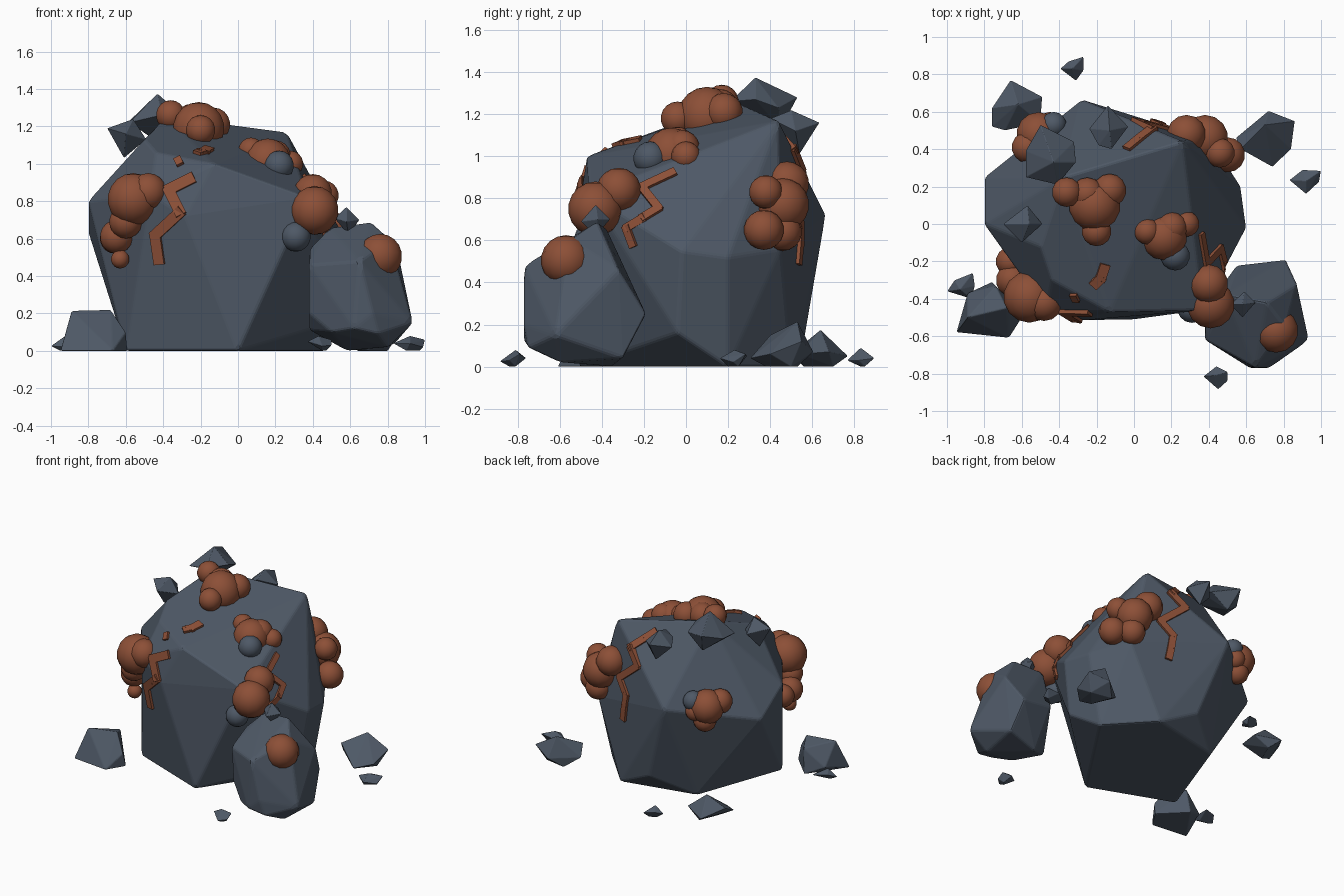
import bpy, bmesh, math
from mathutils import Vector, Matrix
from mathutils.bvhtree import BVHTree


def material(name, rgb):
    m = bpy.data.materials.new(name)
    m.diffuse_color = (*rgb, 1)
    return m


STONE = material("slate_stone", (0.076, 0.098, 0.132))
ORE = material("rust_ore", (0.265, 0.079, 0.038))


def finish(name, bm, mat):
    bmesh.ops.recalc_face_normals(bm, faces=bm.faces)
    me = bpy.data.meshes.new(name)
    bm.to_mesh(me)
    bm.free()
    me.materials.append(mat)
    ob = bpy.data.objects.new(name, me)
    bpy.context.collection.objects.link(ob)
    return ob


def hull(name, pts, bevel=.003):
    """Faceted stone: convex hull of a few corners with chipped edges."""
    bm = bmesh.new()
    for p in pts:
        bm.verts.new(p)
    r = bmesh.ops.convex_hull(bm, input=bm.verts[:])
    junk = [g for g in r["geom_interior"] if isinstance(g, bmesh.types.BMVert)]
    bmesh.ops.delete(bm, geom=junk, context="VERTS")
    bmesh.ops.dissolve_limit(bm, angle_limit=math.radians(4), verts=bm.verts[:], edges=bm.edges[:])
    tree = BVHTree.FromBMesh(bm)
    ob = finish(name, bm, STONE)
    b = ob.modifiers.new("chipped_edges", "BEVEL")
    b.width, b.segments, b.limit_method = bevel, 2, "ANGLE"
    b.angle_limit = math.radians(8)
    return tree


# Main boulder
surface = hull("boulder", [
    (0, -.51, 0), (-.6, -.28, 0), (-.36, .38, 0), (.19, .5, 0), (.47, .2, 0), (.54, -.04, .16),
    (-.13, -.47, 1.0), (.37, -.46, .82), (-.28, -.515, .72), (-.47, -.46, .84),
    (.6, -.02, .55), (.57, .2, .52), (.41, .45, .56), (.26, .44, 1.17), (-.09, .565, .14),
    (-.28, .665, .72), (-.38, .25, 1.255), (-.44, -.3, 1.06), (-.5, -.12, 1.13),
    (-.8, .25, .63), (-.8, 0, .8)], .012)

# Side boulder leaning on the right
hull("side_boulder", [
    (.38, -.6, .2), (.38, -.62, .46), (.385, -.45, .55), (.49, -.38, .66), (.71, -.42, .69),
    (.65, -.77, .48), (.72, -.77, .2), (.62, -.77, .12), (.75, -.75, .09), (.935, -.62, .15),
    (.87, -.32, .46), (.81, -.55, .6), (.81, -.19, .25), (.55, -.22, .3), (.84, -.3, .04),
    (.58, -.35, 0), (.38, -.5, .11), (.8, -.6, .02), (.5, -.68, .1)], .012)

# Crystal shards on the boulders
hull("shard_large", [
    (-.58, .39, 1.23), (-.5, .53, 1.28), (-.32, .44, 1.23), (-.31, .33, 1.27),
    (-.41, .21, 1.26), (-.58, .25, 1.22), (-.43, .33, 1.375), (-.45, .45, 1.13)])
hull("shard_left", [
    (-.7, 0, 1.19), (-.57, .1, 1.15), (-.49, 0, 1.13), (-.6, -.1, 1.16),
    (-.56, 0, 1.24), (-.61, 0, 1.03)])
hull("shard_back", [
    (-.24, .51, 1.12), (-.14, .635, 1.16), (-.03, .52, 1.12), (-.12, .4, 1.18),
    (-.19, .42, 1.15), (-.13, .5, 1.22), (-.13, .54, 1.01)])
hull("shard_side", [
    (.515, -.43, .71), (.59, -.36, .7), (.65, -.42, .7), (.58, -.5, .69),
    (.58, -.43, .77), (.59, -.43, .62)])

# Loose rubble on the ground
hull("rubble_right_back", [
    (.545, .46, .07), (.72, .605, .07), (.86, .55, .12), (.84, .4, .06), (.74, .305, .04),
    (.57, .4, .15), (.7, .53, .215), (.7, .38, 0), (.8, .5, 0), (.64, .53, 0)])
hull("rubble_left_back", [
    (-.76, .52, .05), (-.76, .62, .1), (-.66, .77, .05), (-.49, .68, .07),
    (-.5, .54, .06), (-.69, .5, .06), (-.62, .64, .175), (-.66, .56, 0), (-.6, .7, 0)])
hull("rubble_left_front", [
    (-.95, -.58, 0), (-.67, -.61, 0), (-.59, -.48, 0), (-.76, -.31, 0), (-.89, -.37, .06),
    (-.89, -.5, .215), (-.68, -.45, .22), (-.74, -.33, .18), (-.6, -.5, .1)], .006)
hull("pebble_left", [
    (-1, -.36, .025), (-.96, -.3, .05), (-.86, -.26, .04), (-.85, -.33, .03),
    (-.87, -.4, .02), (-.93, -.35, .075), (-.95, -.35, 0), (-.88, -.36, 0)])
hull("pebble_right", [
    (.83, .235, .04), (.9, .29, .05), (1.0, .285, .06), (.99, .225, .02),
    (.92, .16, .04), (.92, .23, .08), (.9, .2, 0), (.97, .25, 0)])
hull("pebble_back", [
    (-.395, .83, .04), (-.35, .87, .055), (-.27, .895, .04), (-.27, .82, .03),
    (-.31, .765, .03), (-.33, .83, .09), (-.34, .83, 0), (-.29, .85, 0)])
hull("pebble_front", [
    (.37, -.815, .05), (.44, -.76, .04), (.5, -.79, .06), (.5, -.84, .03),
    (.45, -.885, .025), (.43, -.81, .08), (.45, -.84, 0), (.47, -.81, 0)])


def lumps(name, balls, mat):
    """Cluster of overlapping smooth balls (x, y, z, radius)."""
    bm = bmesh.new()
    for x, y, z, r in balls:
        bmesh.ops.create_uvsphere(bm, u_segments=14, v_segments=9, radius=r,
                                  matrix=Matrix.Translation((x, y, z)))
    for f in bm.faces:
        f.smooth = True
    return finish(name, bm, mat)


# Rounded ore clusters
lumps("ore_top", [(-.21, .1, 1.19, .14), (-.36, .17, 1.26, .08),
                  (-.13, .18, 1.21, .09), (-.2, -.04, 1.18, .08), (-.25, .16, 1.23, .09)], ORE)
lumps("ore_upper_right", [(.16, -.07, 1.01, .125), (.28, 0, 1.0, .07), (.07, -.04, 1.07, .07),
                          (.2, -.02, 1.04, .085)], ORE)
lumps("ore_front_right", [(.4, -.32, .84, .105), (.41, -.43, .75, .13)], ORE)
lumps("ore_front_left", [(-.56, -.39, .81, .14), (-.48, -.42, .85, .1), (-.65, -.3, .61, .09),
                         (-.66, -.2, .6, .08), (-.63, -.32, .49, .05), (-.6, -.37, .69, .09)], ORE)
lumps("ore_back_right", [(.28, .48, .87, .105), (.38, .46, .77, .125), (.5, .37, .65, .095),
                         (.4, .46, .64, .09), (.46, .38, .83, .08)], ORE)
lumps("ore_back_left", [(-.51, .48, .74, .12), (-.57, .41, .77, .085),
                        (-.5, .49, .64, .08), (-.45, .53, .71, .07)], ORE)
lumps("ore_side_boulder", [(.76, -.57, .505, .12)], ORE)

# Round stones beside the clusters
lumps("round_stones", [(.31, -.45, .61, .08), (.22, -.17, .99, .08), (-.43, .53, .78, .07)], STONE)


def vein(name, path, direction, width):
    """Zigzag ore seam: bars laid on the boulder along a path of points."""
    d = Vector(direction)
    bm = bmesh.new()
    pts = []
    for a, b in zip(path, path[1:]):
        a, b = Vector(a), Vector(b)
        pts += [a, a.lerp(b, .5)]
    pts.append(Vector(path[-1]))
    hits = [surface.ray_cast(p - d * 3, d)[0] for p in pts]
    for p, q in zip(hits, hits[1:]):
        if p is None or q is None:
            continue
        n = surface.find_nearest((p + q) / 2)[1]
        along = (q - p).normalized()
        side = n.cross(along).normalized()
        n = along.cross(side)
        frame = Matrix((along, side, n)).transposed().to_4x4()
        scale = Matrix.Diagonal(((q - p).length + width * .6, width, .035, 1))
        bmesh.ops.create_cube(bm, size=1, matrix=Matrix.Translation((p + q) / 2) @ frame @ scale)
    finish(name, bm, ORE)


# Ore seams
vein("seam_front", [(-.25, 0, .92), (-.37, 0, .86), (-.31, 0, .74), (-.44, 0, .62), (-.42, 0, .48)],
     (0, 1, 0), .06)
vein("seam_right", [(0, -.06, .92), (0, -.21, .85), (0, -.13, .75), (0, -.28, .66), (0, -.25, .58)],
     (-1, 0, 0), .04)
vein("seam_back", [(-.03, 0, 1.14), (.1, 0, 1.03), (.01, 0, .93), (.19, 0, .78), (.11, 0, .68),
                   (.14, 0, .5)], (0, -1, 0), .05)
vein("seam_top", [(-.16, -.23, 0), (-.18, -.29, 0), (-.21, -.32, 0)], (0, 0, -1), .055)
vein("seam_chip", [(-.32, -.38, 0), (-.31, -.40, 0)], (0, 0, -1), .04)
